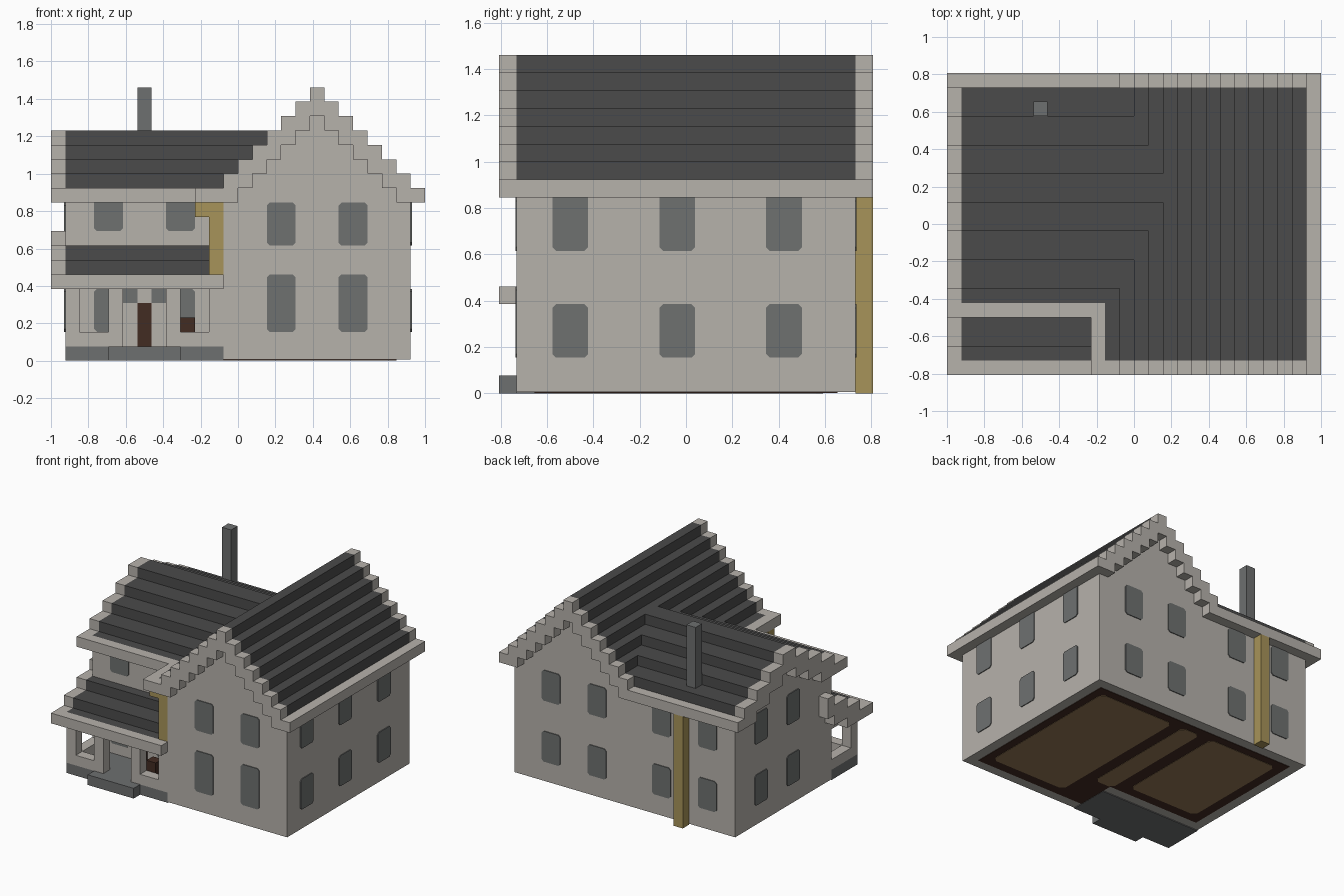
import bpy
import bmesh
from mathutils import Vector

U = 1 / 13                      # one building block
ORIGIN = Vector((13, 10.5, 0))  # block coordinates of the centre
SKIN = 0.08                     # plate thickness in blocks

if "Cube" in bpy.data.objects:
    bpy.data.objects.remove(bpy.data.objects["Cube"])


def material(name, r, g, b):
    m = bpy.data.materials.new(name)
    m.use_nodes = True
    m.diffuse_color = (r, g, b, 1)
    m.node_tree.nodes["Principled BSDF"].inputs["Base Color"].default_value = (r, g, b, 1)
    return m


plaster = material("pale plaster", 0.47, 0.445, 0.41)
slate = material("dark slate", 0.07, 0.07, 0.07)
stone = material("grey stone", 0.155, 0.16, 0.162)
glass = material("window grey", 0.156, 0.165, 0.163)
brass = material("ochre pipe", 0.39, 0.295, 0.1)
wood = material("dark wood", 0.055, 0.025, 0.016)
floorboard = material("floor brown", 0.3, 0.19, 0.09)


def finish(name, bm, mat):
    bmesh.ops.recalc_face_normals(bm, faces=bm.faces)
    for v in bm.verts:
        v.co = (v.co - ORIGIN) * U
    mesh = bpy.data.meshes.new(name)
    bm.to_mesh(mesh)
    bm.free()
    mesh.materials.append(mat)
    obj = bpy.data.objects.new(name, mesh)
    bpy.context.collection.objects.link(obj)
    return obj


def blocks(name, mat, *boxes):
    """Each box is x0, x1, y0, y1, z0, z1 in blocks."""
    bm = bmesh.new()
    for x0, x1, y0, y1, z0, z1 in boxes:
        verts = bmesh.ops.create_cube(bm, size=1)["verts"]
        for v in verts:
            v.co = Vector((x0 if v.co.x < 0 else x1,
                           y0 if v.co.y < 0 else y1,
                           z0 if v.co.z < 0 else z1))
    return finish(name, bm, mat)


def plate(name, mat, axis, level, out, a0, a1, b0, b1, cut=0.2):
    """Thin plate with clipped corners, standing out from a flat face."""
    outline = [(a0 + cut, b0), (a1 - cut, b0), (a1, b0 + cut), (a1, b1 - cut),
               (a1 - cut, b1), (a0 + cut, b1), (a0, b1 - cut), (a0, b0 + cut)]

    def place(a, b, d):
        return {"x": (d, a, b), "y": (a, d, b), "z": (a, b, d)}[axis]

    bm = bmesh.new()
    face = bm.faces.new([bm.verts.new(place(a, b, level)) for a, b in outline])
    moved = bmesh.ops.extrude_face_region(bm, geom=[face])["geom"]
    for v in moved:
        if isinstance(v, bmesh.types.BMVert):
            v.co += Vector(place(0, 0, out * SKIN))
    return finish(name, bm, mat)


# Stepped roof outlines: start, end, top height
main_steps = [(x, x + 1, 19 - abs(x - 18)) for x in range(11, 26)]
wing_steps = [(4, 6, 12)] + [(y, y + 2, 16 - abs(y - 12) // 2)
                             for y in range(6, 20, 2)] + [(20, 21, 12)]
porch_steps = [(0, 2, 6), (2, 4, 7), (4, 6, 8), (6, 7, 9)]

# Walls rising in steps under the roofs
blocks("main_walls", plaster,
       *[(a, b, 1, 20, SKIN, top - 1) for a, b, top in main_steps[1:-1]])
blocks("wing_walls", plaster,
       *[(1, 12.5, max(a, 5), min(b, 20), SKIN, top - 1) for a, b, top in wing_steps[:-1]])

# Slate roofs
blocks("main_roof", slate,
       *[(a, b, 1, 20, top - 1, top) for a, b, top in main_steps[:-1]])
blocks("wing_roof", slate,
       *[(1, top, max(a, 5), b, top - 1, top) for a, b, top in wing_steps[:-1]])
blocks("porch_roof", slate,
       *[(1, 11, max(a, 1), min(b, 5), top - 1, top) for a, b, top in porch_steps[:3]])

# Pale gable trims and eaves
for name, y in (("front_gable_trim", 0), ("back_gable_trim", 20)):
    blocks(name, plaster, *[(a, b, y, y + 1, max(top - 2, 11), top)
                            for a, b, top in main_steps])
blocks("wing_gable_trim", plaster,
       *[(0, 1, a, b, max(top - 2, 11), top) for a, b, top in wing_steps])
blocks("porch_gable_trim", plaster,
       *[(0, 1, a, b, max(top - 2, 5), top) for a, b, top in porch_steps])
blocks("eaves", plaster,
       (25, 26, 1, 20, 11, 12), (10, 11, 0, 5, 11, 12),
       (1, 10, 4, 5, 11, 12), (1, 11, 20, 21, 11, 12))

# Porch
blocks("porch_floor", stone, (1, 12, 1, 5, 0, 1), (4, 9, 0, 1, 0, 1))
blocks("porch_posts", plaster, *[(x, x + 1, 1, 2, 1, 5) for x in (1, 4, 8, 11)])
blocks("porch_railings", plaster,
       (2, 4, 1, 2, 1, 2), (9, 11, 1, 2, 1, 2), (1, 2, 2, 5, 1, 2))
blocks("porch_beams", plaster,
       (1, 12, 0, 1, 5, 6), (1, 11, 2, 5, 5, 6), (11, 12, 1, 5, 5, 6), (1, 11, 4, 5, 6, 7))
blocks("porch_table", wood, (9, 10, 2, 3, 1, 3))
plate("front_door", wood, "y", 5, -1, 6, 7, 1, 4, 0.02)
for x in (5, 7):
    plate("door_sidelight", glass, "y", 5, -1, x, x + 1, 4, 5, 0.02)

# Windows
for x in (15, 20):
    plate("main_front_window", glass, "y", 1, -1, x, x + 2, 2, 6)
    plate("main_front_window", glass, "y", 1, -1, x, x + 2, 8, 11)
for x in (3, 8):
    plate("porch_window", glass, "y", 5, -1, x, x + 2, 2, 5)
    plate("wing_front_window", glass, "y", 5, -1, x, x + 2, 9, 11.3)
for z0, z1 in ((2, 5), (8, 11)):
    for x in (3, 8, 15, 20):
        plate("back_window", glass, "y", 20, 1, x, x + 2, z0, z1)
    for y in (10, 15):
        plate("wing_side_window", glass, "x", 1, -1, y, y + 2, z0, z1)
    for y in (3, 9, 15):
        plate("main_side_window", glass, "x", 25, 1, y, y + 2, z0, z1 + 0.3 * (z0 > 5))

# Chimney and drain pipes
blocks("chimney", stone, (6, 7, 18, 19, 12, 19))
blocks("back_drain_pipe", brass, (6, 7, 20, 21, 0, 11))
blocks("front_drain_pipe", brass, (11, 12, 1, 2, 6, 11), (10, 11, 1, 2, 10, 11))

# Floors seen from underneath
for name, x0, x1, y0 in (("main_floor_border", 12, 24, 2), ("wing_floor_border", 2, 12, 6)):
    blocks(name, wood, (x0, x1, y0, 19, 0.03, 0.1))
for name, x0, x1, y0 in (("main_floor", 15, 23.2, 3), ("middle_floor", 11.8, 13.8, 6),
                         ("wing_floor", 3, 10.5, 7)):
    plate(name, floorboard, "z", 0, 1, x0, x1, y0, 18.2, 0.4)
